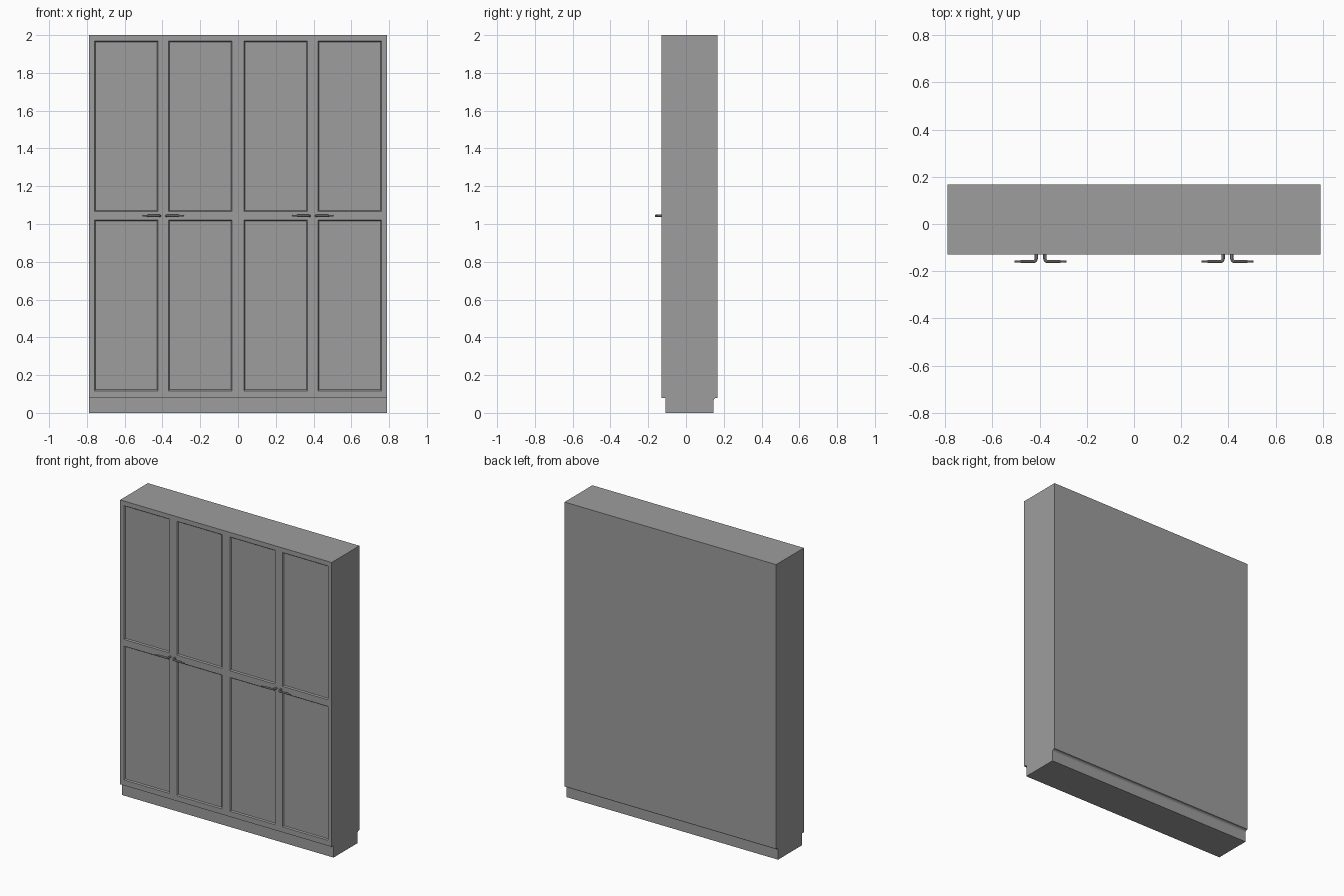
import bpy, bmesh, math

if "Cube" in bpy.data.objects:
    bpy.data.objects.remove(bpy.data.objects["Cube"])

W, FRONT, BACK = 0.79, -0.129, 0.167      # half width, front and back planes
Z0, Z1 = 0.08, 2.0                        # cabinet bottom and top

grey = bpy.data.materials.new("dark_grey")
grey.diffuse_color = (0.34, 0.34, 0.34, 1)
grey.use_nodes = True
grey.node_tree.nodes["Principled BSDF"].inputs["Base Color"].default_value = grey.diffuse_color


def add_mesh(name, bm):
    bmesh.ops.recalc_face_normals(bm, faces=bm.faces)
    me = bpy.data.meshes.new(name)
    bm.to_mesh(me)
    bm.free()
    me.materials.append(grey)
    ob = bpy.data.objects.new(name, me)
    bpy.context.collection.objects.link(ob)


# Cabinet: gridded front, extruded to the back, panel cells sunk with sloped edges
xs = [0.031, 0.367, 0.423, 0.761, W]
xs = [-x for x in reversed(xs)] + xs
zs = [Z0, 0.117, 1.021, 1.066, 1.969, Z1]
bm = bmesh.new()
grid = [[bm.verts.new((x, FRONT, z)) for z in zs] for x in xs]
panels = []
for i in range(len(xs) - 1):
    for j in range(len(zs) - 1):
        f = bm.faces.new((grid[i][j], grid[i + 1][j], grid[i + 1][j + 1], grid[i][j + 1]))
        if i % 2 and j % 2:
            panels.append(f)
border = [e for e in bm.edges if e.is_boundary]
for g in bmesh.ops.extrude_edge_only(bm, edges=border)["geom"]:
    if isinstance(g, bmesh.types.BMVert):
        g.co.y = BACK
bmesh.ops.holes_fill(bm, edges=[e for e in bm.edges if e.is_boundary], sides=0)
bmesh.ops.recalc_face_normals(bm, faces=bm.faces)
bmesh.ops.inset_individual(bm, faces=panels, thickness=0.008, depth=-0.008)
add_mesh("cabinet_body", bm)

# Plinth: side profile with a small cove under the back edge
profile = [(-0.109, 0), (0.146, 0), (0.146, 0.066), (0.149, 0.073),
           (0.155, 0.078), (0.163, Z0), (-0.109, Z0)]
bm = bmesh.new()
face = bm.faces.new([bm.verts.new((-W, y, z)) for y, z in profile])
for g in bmesh.ops.extrude_face_region(bm, geom=[face])["geom"]:
    if isinstance(g, bmesh.types.BMVert):
        g.co.x = W
add_mesh("plinth", bm)


# Lever handle: round stem bending outward into a grip with a slimmer tip
def lever(name, x, side):
    yl, r, bend = -0.159, 0.0065, 0.012
    pts = [(0, FRONT + 0.002, r)]
    for k in range(5):
        a = k / 4 * math.pi / 2
        pts.append((bend * (1 - math.cos(a)), yl + bend * (1 - math.sin(a)), r))
    pts += [(0.066, yl, r), (0.0665, yl, 0.0045), (0.092, yl, 0.004)]
    cu = bpy.data.curves.new(name, "CURVE")
    cu.dimensions = "3D"
    cu.bevel_depth = 1.0
    cu.bevel_resolution = 2
    cu.use_fill_caps = True
    cu.materials.append(grey)
    sp = cu.splines.new("POLY")
    sp.points.add(len(pts) - 1)
    for p, (dx, y, rad) in zip(sp.points, pts):
        p.co = (x + side * dx, y, 1.043, 1)
        p.radius = rad
    ob = bpy.data.objects.new(name, cu)
    bpy.context.collection.objects.link(ob)
    bpy.ops.object.select_all(action="DESELECT")
    ob.select_set(True)
    bpy.context.view_layer.objects.active = ob
    bpy.ops.object.convert(target="MESH")
    bpy.ops.object.shade_smooth_by_angle()


# Two mirrored levers at each door pair
for pair, cx in (("left", -0.396), ("right", 0.396)):
    for hand, side in (("left", -1), ("right", 1)):
        lever(f"{pair}_pair_{hand}_handle", cx + side * 0.018, side)
